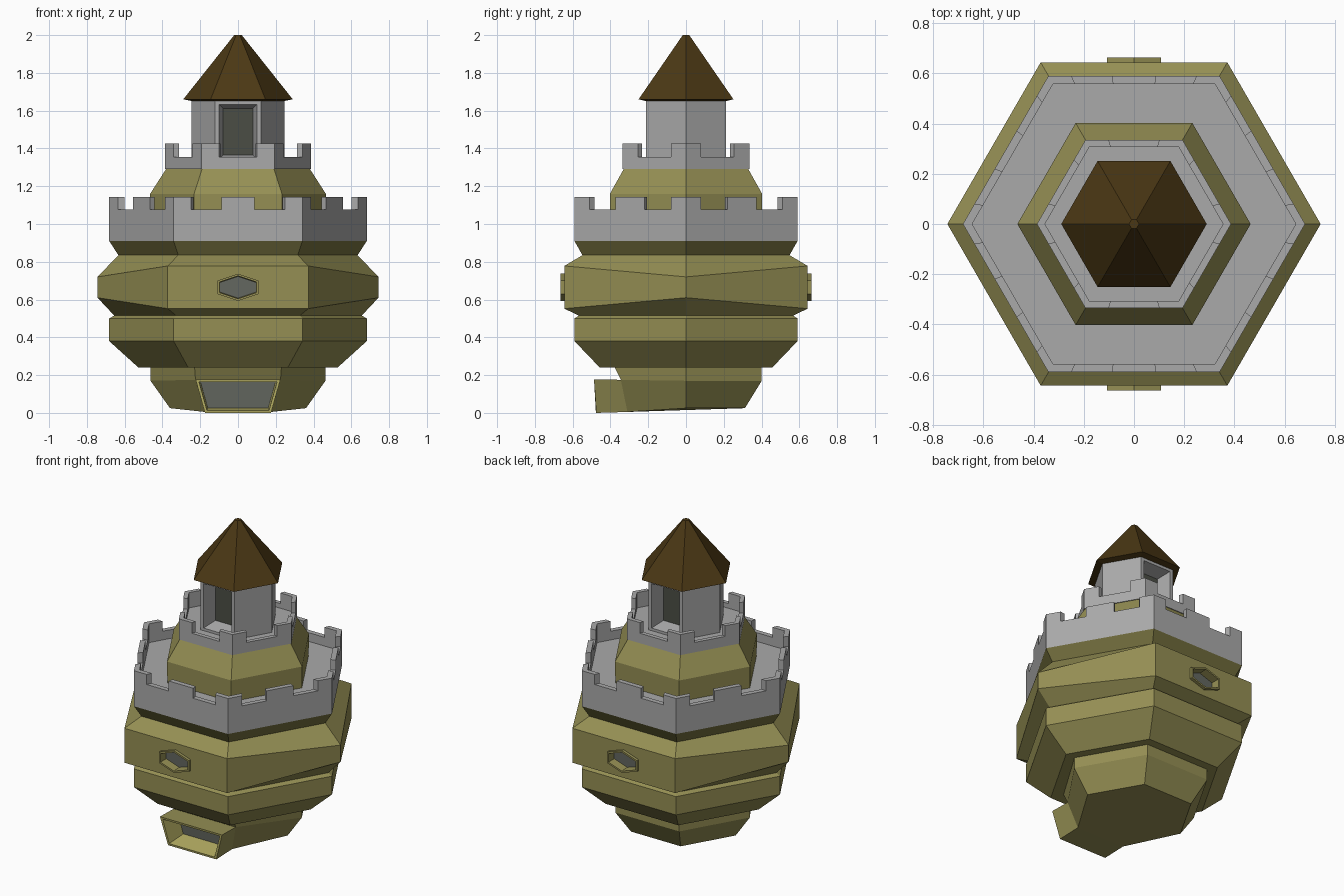
import bpy, bmesh
from math import cos, sin, radians

if "Cube" in bpy.data.objects:
    bpy.data.objects.remove(bpy.data.objects["Cube"])


def material(name, rgb):
    m = bpy.data.materials.new(name)
    m.diffuse_color = (*rgb, 1)
    m.use_nodes = True
    m.node_tree.nodes["Principled BSDF"].inputs["Base Color"].default_value = m.diffuse_color
    return m


GOLD = material("sandstone", (0.30, 0.275, 0.088))
DARK_GOLD = material("sandstone_dark", (0.18, 0.165, 0.05))
LIGHT_GOLD = material("sandstone_light", (0.48, 0.44, 0.13))
BROWN = material("roof_brown", (0.07, 0.039, 0.007))
PANEL = material("dark_panel", (0.125, 0.135, 0.115))
SHADE = material("window_dark", (0.07, 0.076, 0.06))
GREY = material("stone_grey", (0.4, 0.4, 0.4))


def hexring(r, z, z_side=None):
    """Hexagon with corners on the x axis; z_side sets those two corners."""
    return [(r * cos(radians(60 * i)), r * sin(radians(60 * i)),
             z_side if z_side is not None and i % 3 == 0 else z) for i in range(6)]


def loft(rings):
    bm = bmesh.new()
    vs = [[bm.verts.new(p) for p in ring] for ring in rings]
    n = len(rings[0])
    for a, b in zip(vs, vs[1:]):
        for i in range(n):
            j = (i + 1) % n
            bm.faces.new((a[i], a[j], b[j], b[i]))
    bm.faces.new(vs[0][::-1])
    bm.faces.new(vs[-1])
    bmesh.ops.recalc_face_normals(bm, faces=bm.faces)
    return bm


def recess(bm, face, frame, depth, shrink, frame_index=0):
    """Frame a face, then sink its middle as a dark panel."""
    rim = bmesh.ops.inset_individual(bm, faces=[face], thickness=frame,
                                     use_even_offset=True)["faces"]
    rim += bmesh.ops.inset_individual(bm, faces=[face], thickness=shrink, depth=-depth,
                                      use_even_offset=True)["faces"]
    for f in rim:
        f.material_index = frame_index
    face.material_index = 1


def finish(name, bm, *mats):
    me = bpy.data.meshes.new(name)
    bm.to_mesh(me)
    bm.free()
    for m in mats:
        me.materials.append(m)
    ob = bpy.data.objects.new(name, me)
    bpy.context.collection.objects.link(ob)
    return ob


# base with the gate spout pulled out of its front face
low, mid, top = hexring(0.36, 0.025), hexring(0.463, 0.17), hexring(0.463, 0.245)
for i, s in ((4, -1), (5, 1)):
    low[i] = (s * 0.175, -0.31, 0.005)
    mid[i] = (s * 0.225, -0.345, 0.175)
    top[i] = (s * 0.23, -0.38, 0.245)
bm = loft([low, mid, top])
gate = min((f for f in bm.faces if f.calc_center_median().z < 0.12),
           key=lambda f: f.calc_center_median().y)
gate = bmesh.ops.extrude_discrete_faces(bm, faces=[gate])["faces"][0]
for v in gate.verts:
    if v.co.z > 0.1:
        v.co.y, v.co.z = -0.487, 0.178
    else:
        v.co.y, v.co.z = -0.475, 0.0
recess(bm, gate, 0.014, 0.14, 0.006, frame_index=2)
finish("base_and_gate", bm, GOLD, PANEL, LIGHT_GOLD)

# main body: stacked hexagonal bands, the flare under the wall is darker
bm = loft([
    hexring(0.527, 0.24), hexring(0.682, 0.38), hexring(0.682, 0.5),
    hexring(0.655, 0.515), hexring(0.744, 0.552, 0.61),
    hexring(0.744, 0.778, 0.72), hexring(0.633, 0.835), hexring(0.682, 0.91)])
for f in bm.faces:
    if 0.85 < f.calc_center_median().z < 0.9:
        f.material_index = 1
body = finish("main_body", bm, GOLD, DARK_GOLD)


# portholes on front and back, with a hidden cutter opening the body behind them
def port_ring(w, h, y):
    return [(w * cos(radians(30 + 60 * i)) / cos(radians(30)), y,
             0.665 + h * sin(radians(30 + 60 * i))) for i in range(6)]


for name, s in (("front_porthole", -1), ("back_porthole", 1)):
    bm = loft([port_ring(0.108, 0.072, s * 0.58), port_ring(0.108, 0.072, s * 0.664)])
    outer = max(bm.faces, key=lambda f: s * f.calc_center_median().y)
    recess(bm, outer, 0.011, 0.055, 0.003)
    finish(name, bm, GOLD, PANEL)
cutter = finish("porthole_cutter", loft([port_ring(0.103, 0.068, -0.8),
                                         port_ring(0.103, 0.068, 0.8)]), GOLD)
cutter.hide_render = True
cutter.display_type = 'WIRE'
mod = body.modifiers.new("porthole_holes", 'BOOLEAN')
mod.operation = 'DIFFERENCE'
mod.solver = 'EXACT'
mod.object = cutter


def battlement(name, r_out, r_in, z0, z_floor, z_low, z_top, cuts):
    """Hexagonal wall; cuts are edge fractions where the top drops or rises."""
    bm = bmesh.new()

    def quad(*pts):
        bm.faces.new([bm.verts.new(p) for p in pts])

    def at(ring, i, t, z):
        a, b = ring[i], ring[(i + 1) % 6]
        return (a[0] + (b[0] - a[0]) * t, a[1] + (b[1] - a[1]) * t, z)

    out, inn = hexring(r_out, 0), hexring(r_in, 0)
    ts = [0, *cuts, 1]
    for i in range(6):
        for k in range(len(ts) - 1):
            a, b = ts[k], ts[k + 1]
            h = z_low if k % 2 else z_top
            quad(at(out, i, a, z0), at(out, i, b, z0), at(out, i, b, h), at(out, i, a, h))
            quad(at(inn, i, b, z_floor), at(inn, i, a, z_floor),
                 at(inn, i, a, h), at(inn, i, b, h))
            quad(at(out, i, a, h), at(out, i, b, h), at(inn, i, b, h), at(inn, i, a, h))
            if k < len(cuts):
                side = [at(out, i, b, z_low), at(inn, i, b, z_low),
                        at(inn, i, b, z_top), at(out, i, b, z_top)]
                quad(*(side[::-1] if k % 2 else side))
    quad(*hexring(r_in, z_floor))
    quad(*hexring(r_out, z0)[::-1])
    bmesh.ops.remove_doubles(bm, verts=bm.verts, dist=1e-5)
    return finish(name, bm, GREY)


# lower battlement, middle tier, upper battlement
battlement("lower_battlement", 0.682, 0.645, 0.91, 1.02, 1.077, 1.143,
           (0.135, 0.37, 0.63, 0.865))
finish("middle_tier", loft([hexring(0.463, 1.015), hexring(0.465, 1.16),
                            hexring(0.38, 1.292)]), GOLD)
battlement("upper_battlement", 0.387, 0.355, 1.29, 1.325, 1.355, 1.425, (0.24, 0.76))

# turret with a window recess on front and back
bm = loft([hexring(0.245, 1.32), hexring(0.245, 1.655)])
for f in [f for f in bm.faces if abs(f.normal.y) > 0.95]:
    recess(bm, f, 0.022, 0.09, 0.022)
finish("turret", bm, GREY, SHADE)

# pointed roof
finish("roof", loft([hexring(0.24, 1.65), hexring(0.29, 1.66), hexring(0.02, 2.0)]), BROWN)
